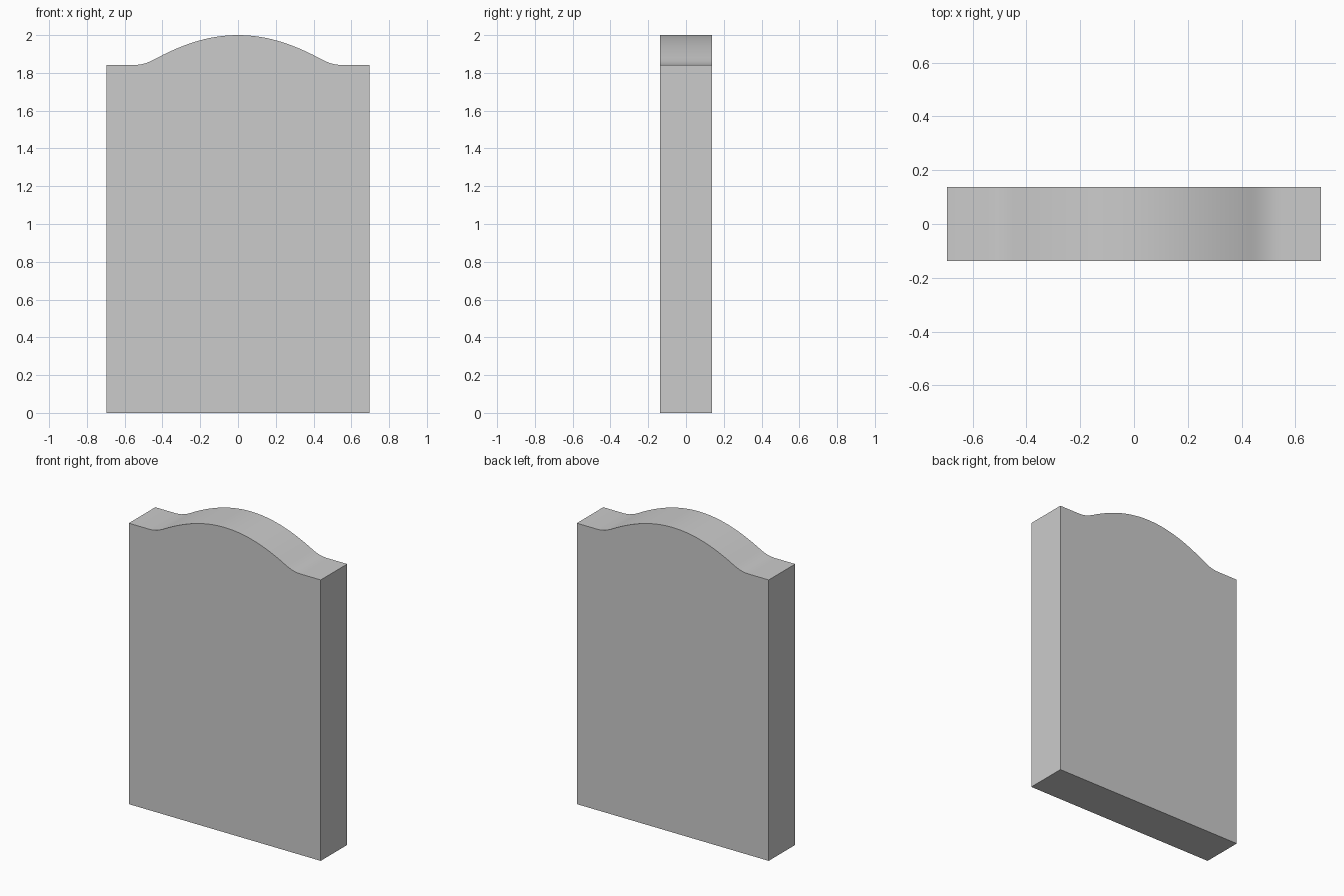
import bpy, bmesh
from mathutils import Vector
from mathutils.geometry import interpolate_bezier

if "Cube" in bpy.data.objects:
    bpy.data.objects.remove(bpy.data.objects["Cube"])

HALF_W, HALF_D, SHOULDER, TOP = 0.696, 0.137, 1.842, 2.0


def bezier(points, count):
    return [p.copy() for p in interpolate_bezier(*[Vector((x, 0, z)) for x, z in points], count)]


# Right half of the top edge: flat shoulder, concave sweep, then convex crown
sweep = bezier([(0.55, SHOULDER), (0.485, SHOULDER), (0.45, 1.869), (0.40, 1.894)], 9)
crown = bezier([(0.40, 1.894), (0.28, 1.954), (0.15, TOP), (0, TOP)], 13)
right = [Vector((HALF_W, 0, 0)), Vector((HALF_W, 0, SHOULDER))] + sweep + crown[1:]
left = [Vector((-p.x, 0, p.z)) for p in reversed(right[:-1])]

# Slab: front outline extruded through its thickness
bm = bmesh.new()
front = bm.faces.new([bm.verts.new((p.x, -HALF_D, p.z)) for p in right + left])
extruded = bmesh.ops.extrude_face_region(bm, geom=[front], use_keep_orig=True)
back_verts = [v for v in extruded["geom"] if isinstance(v, bmesh.types.BMVert)]
bmesh.ops.translate(bm, verts=back_verts, vec=(0, 2 * HALF_D, 0))
bmesh.ops.recalc_face_normals(bm, faces=bm.faces)
mesh = bpy.data.meshes.new("headstone_slab")
bm.to_mesh(mesh)
bm.free()
slab = bpy.data.objects.new("headstone_slab", mesh)
bpy.context.collection.objects.link(slab)

# Smooth the curved top, keep the outline edges sharp
bpy.context.view_layer.objects.active = slab
slab.select_set(True)
bpy.ops.object.shade_smooth_by_angle(angle=0.5)
